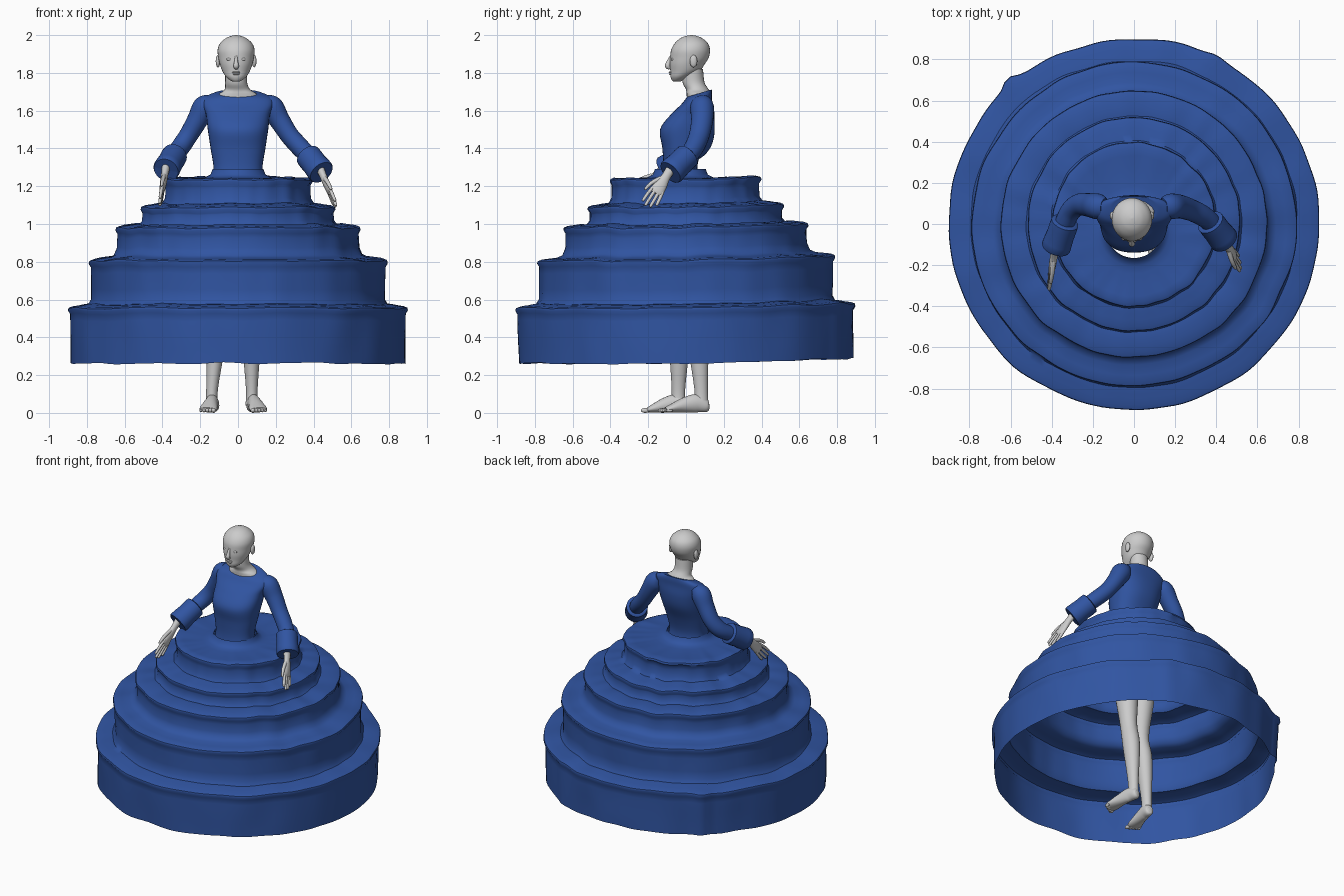
import bpy, bmesh, math
from mathutils import Vector, noise

if "Cube" in bpy.data.objects:
    bpy.data.objects.remove(bpy.data.objects["Cube"])

blue = bpy.data.materials.new("blue_cloth")
blue.diffuse_color = (0.03, 0.09, 0.36, 1)
blue.use_nodes = True
blue.node_tree.nodes["Principled BSDF"].inputs["Base Color"].default_value = blue.diffuse_color


def finish(name, bm, mat=None, angle=50):
    bmesh.ops.recalc_face_normals(bm, faces=bm.faces)
    me = bpy.data.meshes.new(name)
    bm.to_mesh(me)
    bm.free()
    ob = bpy.data.objects.new(name, me)
    bpy.context.collection.objects.link(ob)
    if mat:
        me.materials.append(mat)
    bpy.ops.object.select_all(action='DESELECT')
    ob.select_set(True)
    bpy.context.view_layer.objects.active = ob
    bpy.ops.object.shade_smooth_by_angle(angle=math.radians(angle))
    return ob


def spline(pts, steps):
    """Catmull-Rom through tuples of any length."""
    out = []
    for i in range(len(pts) - 1):
        p0, p1, p2, p3 = (pts[max(i - 1, 0)], pts[i], pts[i + 1], pts[min(i + 2, len(pts) - 1)])
        for k in range(steps):
            t = k / steps
            out.append(tuple(0.5 * (2 * b + (c - a) * t + (2 * a - 5 * b + 4 * c - d) * t * t
                                    + (3 * b - a - 3 * c + d) * t ** 3)
                             for a, b, c, d in zip(p0, p1, p2, p3)))
    return out + [tuple(pts[-1])]


def tube(name, pts, mat=None, flat=False, segs=24, steps=5, power=1.0, caps=True):
    """Loft of ellipses: (x, y, z, radius across x, other radius[, tilt])."""
    rows = spline(pts, steps)
    bm = bmesh.new()
    rings = []
    for i, r in enumerate(rows):
        c = Vector(r[:3])
        t = Vector(rows[min(i + 1, len(rows) - 1)][:3]) - Vector(rows[max(i - 1, 0)][:3])
        t = Vector((0, 0, 1)) if flat else t.normalized()
        side = Vector((1, 0, 0))
        side = (side - t * side.dot(t)).normalized()
        other = t.cross(side)
        ring = []
        for k in range(segs):
            a = 2 * math.pi * k / segs
            ca, sa = math.cos(a), math.sin(a)
            ca = math.copysign(abs(ca) ** power, ca)
            sa = math.copysign(abs(sa) ** power, sa)
            v = c + side * ca * r[3] + other * sa * r[4]
            if len(r) > 5:
                v.z += r[5] * (v.y - c.y)
            ring.append(bm.verts.new(v))
        rings.append(ring)
    for a, b in zip(rings, rings[1:]):
        for k in range(segs):
            j = (k + 1) % segs
            bm.faces.new((a[k], a[j], b[j], b[k]))
    if caps:
        bm.faces.new(rings[0])
        bm.faces.new(rings[-1])
    return finish(name, bm, mat)


def ball(name, loc, size, mat=None):
    bm = bmesh.new()
    bmesh.ops.create_uvsphere(bm, u_segments=16, v_segments=10, radius=1)
    for v in bm.verts:
        v.co = Vector(loc) + Vector(v.co[i] * size[i] for i in range(3))
    return finish(name, bm, mat)


# Tiered skirt: each tier has a lip, a wall and a flare out to the next
prof = [(.135, 1.29), (.145, 1.262), (.175, 1.247), (.25, 1.243), (.34, 1.243)]
tiers = [(.395, 1.235, 1.135), (.515, 1.088, 1.015), (.645, .98, .875), (.785, .805, .60), (.90, .553, .262)]
for i, (r, top, bot) in enumerate(tiers):
    prof += [(r - .02, top + .008), (r, top), (r + .003, top - .012), (r - .008, top - .03)]
    if i < 4:
        nr, nt = tiers[i + 1][:2]
        m = (bot + top) / 2
        prof += [(r - .008, m), (r - .006, bot), (r + .01, bot - (bot - nt) * .55),
                 (r + .04, nt + .018), (nr - .05, nt + .012)]
    else:
        prof += [(r - .01, .45), (r - .013, .35), (r - .015, bot)]
fine = []
for a, b in zip(prof, prof[1:]):
    n = max(1, int(math.dist(a, b) / .035))
    fine += [(a[0] + (b[0] - a[0]) * k / n, a[1] + (b[1] - a[1]) * k / n) for k in range(n)]
fine.append(prof[-1])
bm = bmesh.new()
N = 144
rings = []
for r, z in fine:
    ring = []
    amp = min(1, max(0, (r - .2) / .2))
    for k in range(N):
        a = 2 * math.pi * k / N
        p = Vector((math.cos(a) * 5, math.sin(a) * 5, z * 3))
        rr = r + amp * .010 * noise.noise(p)
        if z < .6 and r > .85:                     # creases in the hem at the back
            for deg, h, w in ((131, .03, 3), (64, .015, 4)):
                rr += h * math.exp(-((math.degrees(a) - deg) / w) ** 2)
        y = math.sin(a) * rr
        zz = z + amp * (.010 * noise.noise(p + Vector((9, 2, 0))) + .03 * max(0, y))
        ring.append(bm.verts.new((math.cos(a) * rr, y - .03 * (1 - amp), zz)))
    rings.append(ring)
for a, b in zip(rings, rings[1:]):
    for k in range(N):
        j = (k + 1) % N
        bm.faces.new((a[k], b[k], b[j], a[j]))
finish("tiered_skirt", bm, blue)

# Bodice, with the neckline tilted down at the front
tube("bodice", [(0, -.03, 1.22, .14, .10, 0), (0, -.03, 1.30, .130, .09, 0),
                (0, -.02, 1.40, .145, .105, 0), (0, -.005, 1.50, .160, .132, 0),
                (0, .03, 1.58, .170, .110, 0), (0, .055, 1.64, .188, .082, .1),
                (0, .066, 1.672, .172, .072, .2), (0, .07, 1.69, .125, .066, .3),
                (0, .07, 1.692, .10, .062, .3)], blue, flat=True, segs=40, power=.85)

# Neck and head
hx = -.01
tube("neck", [(0, .065, 1.66, .12, .06), (0, .065, 1.69, .098, .062), (-.003, .06, 1.712, .068, .060),
              (hx, .04, 1.75, .058, .058), (hx, .035, 1.82, .058, .055)], flat=True)
tube("head", [(hx, -.05, 1.754, .018, .018), (hx, -.042, 1.764, .036, .034), (hx, -.028, 1.782, .056, .054),
              (hx, -.005, 1.81, .073, .078), (hx, .006, 1.845, .086, .092), (hx, .018, 1.88, .094, .102),
              (hx, .024, 1.92, .098, .103), (hx, .028, 1.955, .086, .089), (hx, .028, 1.982, .057, .060),
              (hx, .028, 1.995, .028, .03), (hx, .028, 2.0, .003, .003)], flat=True, segs=32)
tube("nose", [(hx, -.078, 1.89, .006, .006), (hx, -.09, 1.86, .010, .012),
              (hx, -.097, 1.836, .015, .014), (hx, -.084, 1.824, .010, .008)], segs=12)
ball("upper_lip", (hx, -.083, 1.803), (.022, .009, .005))
ball("lower_lip", (hx, -.080, 1.794), (.018, .009, .006))
for s, n in ((-1, "right"), (1, "left")):
    ball(n + "_eye", (hx + s * .036, -.071, 1.872), (.015, .009, .008))
    ball(n + "_ear", (hx + s * .096, .04, 1.862), (.012, .02, .033))


# Arms: sleeve, turned-back cuff and hand with fingers
def arm(n, path, wrist, tip):
    tube(n + "_sleeve", path, blue)
    a, b = Vector(path[-2][:3]), Vector(path[-1][:3])
    cuff = [(0, .050), (.02, .068), (.5, .068), (.97, .072), (1.0, .060), (.8, .045)]
    tube(n + "_cuff", [(*a.lerp(b, f), r, r) for f, r in cuff], blue, steps=2, caps=False)
    w, t = Vector(wrist), Vector(tip)
    d = (t - w).normalized()
    L = (t - w).length
    x = Vector((1, 0, 0))
    x = (x - d * x.dot(d)).normalized()
    across = d.cross(x)
    if across.y > 0:
        across = -across

    def at(f, o, lift=0):
        return tuple(w + d * L * f + across * o + x * lift)
    tube(n + "_hand", [(*at(-.35, 0), .024, .027), (*at(0, 0), .019, .024), (*at(.25, 0), .018, .033),
                       (*at(.48, 0), .014, .037), (*at(.56, 0), .008, .030)], segs=16)
    for i, (o, l) in enumerate(((.028, .93), (.010, 1.0), (-.009, .96), (-.027, .84))):
        tube(f"{n}_finger_{i + 1}", [(*at(.42, o), .010, .010), (*at(.65, o * 1.25), .0095, .0095),
                                     (*at(l - .04, o * 1.35), .008, .008), (*at(l, o * 1.35), .003, .003)],
             segs=10, steps=3)
    tube(n + "_thumb", [(*at(.12, .018), .012, .014), (*at(.36, .047), .011, .011),
                        (*at(.58, .058), .008, .008), (*at(.63, .059), .003, .003)], segs=10, steps=3)


arm("right", [(-.14, .08, 1.655, .035, .045), (-.175, .085, 1.622, .062, .062), (-.215, .092, 1.55, .055, .058),
              (-.262, .095, 1.47, .050, .054), (-.302, .07, 1.41, .050, .052), (-.335, .01, 1.365, .048, .048),
              (-.38, -.115, 1.288, .044, .044)], (-.388, -.15, 1.262), (-.415, -.305, 1.10))
arm("left", [(.14, .08, 1.655, .035, .045), (.175, .085, 1.622, .062, .062), (.22, .085, 1.55, .055, .058),
             (.272, .07, 1.47, .050, .054), (.325, .045, 1.41, .050, .052), (.37, .01, 1.362, .048, .048),
             (.44, -.08, 1.275, .044, .044)], (.452, -.105, 1.252), (.520, -.205, 1.09))

# Hips under the skirt
tube("hips", [(0, -.02, 1.24, .12, .085), (0, -.01, 1.12, .165, .11), (0, 0, 1.02, .17, .115),
              (0, 0, .95, .11, .08)], flat=True)


# Legs and feet
def leg(n, hip, knee, ankle, heel, toe):
    calf = [k + (a - k) * .38 for k, a in zip(knee, ankle)]
    thigh = [(h + k) / 2 for h, k in zip(hip, knee)]
    tube(n + "_leg", [(*hip, .085, .095), (*thigh, .075, .08), (*knee, .053, .056),
                      (calf[0], calf[1] + .01, calf[2], .052, .058), (*ankle, .031, .036),
                      (ankle[0], ankle[1], .04, .034, .040)])
    h, t = Vector(heel), Vector(toe)

    def at(f, z):
        p = h.lerp(t, f)
        return (p.x, p.y, z)
    tube(n + "_foot", [(*at(0, .032), .012, .016), (*at(.05, .034), .028, .032), (*at(.25, .05), .033, .048),
                       (*at(.5, .042), .038, .040), (*at(.78, .024), .047, .022), (*at(.9, .016), .042, .013)],
         segs=20)
    for i in range(5):
        s = 1 if t.x > 0 else -1
        p = at(1 - .035 * i - .04, .013)
        ball(f"{n}_toe_{i + 1}", (p[0] + s * (-.034 + .018 * i), p[1], .013),
             (.013 - .0012 * i, .023 - .001 * i, .013 - .001 * i))


leg("right", (-.08, 0, 1.08), (-.095, -.05, .58), (-.137, -.04, .13), (-.125, .01, 0), (-.165, -.225, 0))
leg("left", (.08, 0, 1.08), (.07, .03, .58), (.073, .08, .13), (.07, .122, 0), (.115, -.135, 0))
